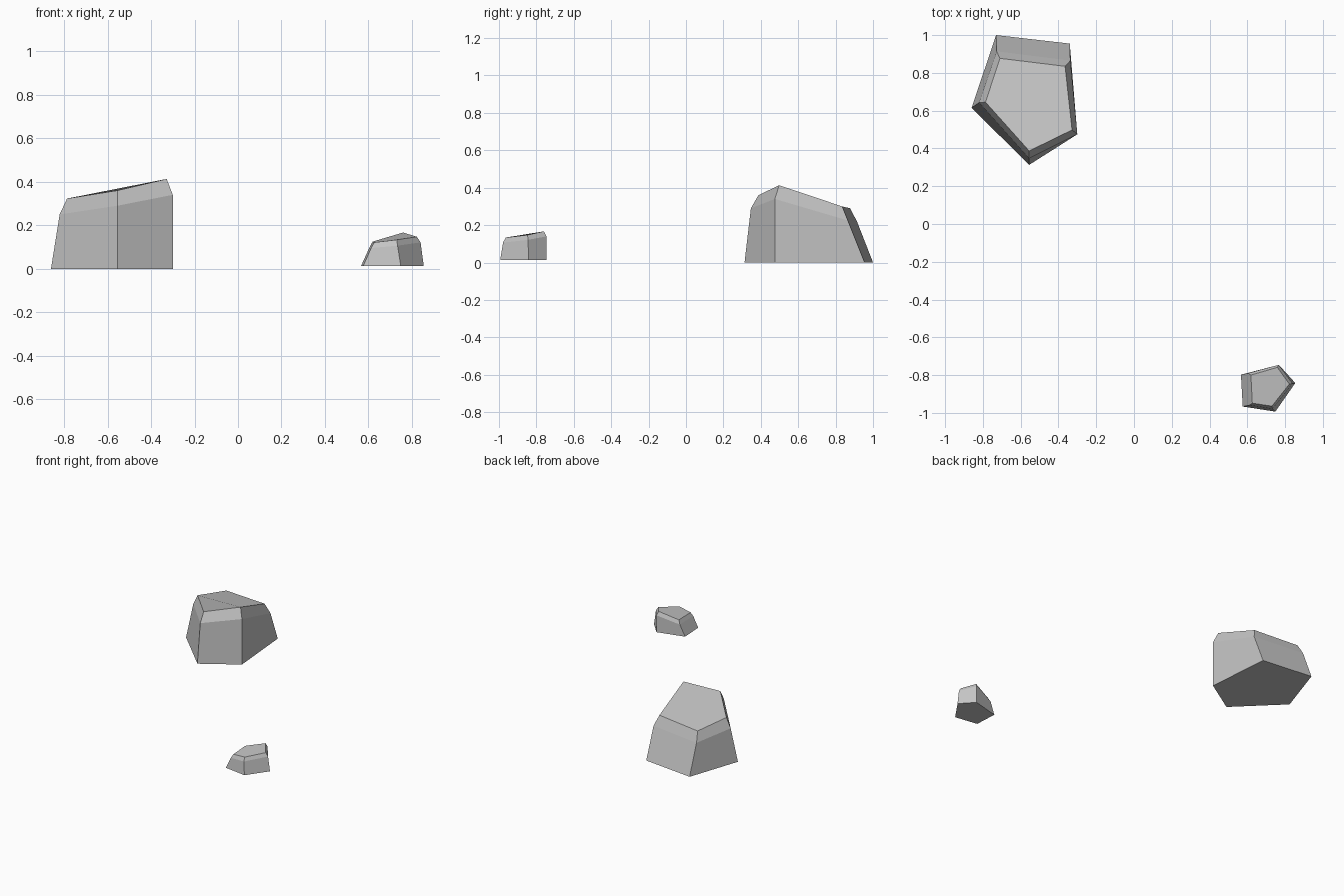
import bpy
import bmesh
from math import radians
from mathutils import Matrix, Vector

cube = bpy.data.objects.get("Cube")
if cube:
    bpy.data.objects.remove(cube, do_unlink=True)

# Plain stone colour
stone = bpy.data.materials.new("stone_grey")
stone.use_nodes = True
colour = (0.55, 0.55, 0.55, 1)
stone.diffuse_color = colour
stone.node_tree.nodes["Principled BSDF"].inputs["Base Color"].default_value = colour

# Five-sided rock outline in three rings: ground, shoulder, top
CENTRE = Vector((-0.557, 0.672, 0))
GROUND = [(-0.73, 1.0, 0), (-0.34, 0.955, 0), (-0.30, 0.475, 0),
          (-0.555, 0.313, 0), (-0.86, 0.615, 0)]
SHOULDER = [(-0.727, 0.914, 0.22), (-0.337, 0.865, 0.225), (-0.30, 0.475, 0.34),
            (-0.555, 0.347, 0.29), (-0.82, 0.643, 0.25)]
TOP = [(-0.71, 0.877, 0.29), (-0.365, 0.835, 0.30), (-0.328, 0.498, 0.413),
       (-0.555, 0.387, 0.36), (-0.786, 0.645, 0.323)]


def make_rock(name, place, turn, width, height):
    """Stack the rings into a closed faceted rock, then place it."""
    bm = bmesh.new()
    rings = [[bm.verts.new(Vector(p) - CENTRE) for p in ring]
             for ring in (GROUND, SHOULDER, TOP)]
    for low, high in zip(rings, rings[1:]):
        for i in range(len(low)):
            j = (i + 1) % len(low)
            bm.faces.new((low[i], low[j], high[j], high[i]))
    bm.faces.new(rings[0])
    bm.faces.new(rings[-1])
    bm.transform(Matrix.Translation(place)
                 @ Matrix.Rotation(radians(turn), 4, "Z")
                 @ Matrix.Diagonal((width, width, height, 1)))
    bmesh.ops.recalc_face_normals(bm, faces=bm.faces)
    mesh = bpy.data.meshes.new(name)
    bm.to_mesh(mesh)
    bm.free()
    mesh.materials.append(stone)
    rock = bpy.data.objects.new(name, mesh)
    bpy.context.collection.objects.link(rock)


# A large rock and a small turned copy of it
make_rock("large_rock", CENTRE, 0, 1, 1)
make_rock("small_rock", Vector((0.702, -0.869, 0.014)), 99.8, 0.43, 0.37)
